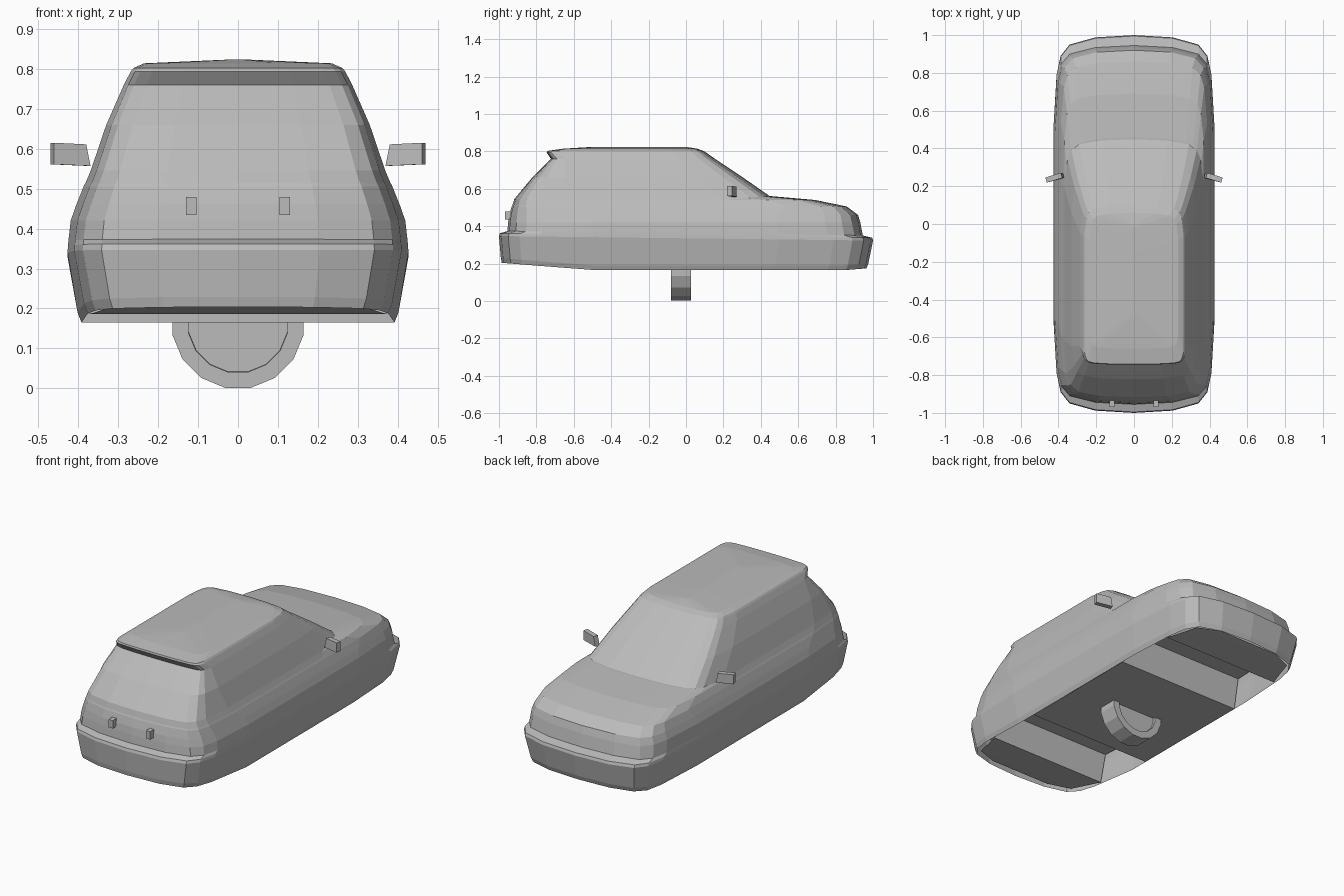
import bpy, bmesh
from math import radians
from mathutils import Matrix

cube = bpy.data.objects.get("Cube")
if cube:
    bpy.data.objects.remove(cube)

# Single body colour
grey = bpy.data.materials.new("plain_grey")
grey.use_nodes = True
colour = (0.5, 0.5, 0.5, 1)
grey.diffuse_color = colour
grey.node_tree.nodes["Principled BSDF"].inputs["Base Color"].default_value = colour


def finish(name, bm, normals=True):
    if normals:
        bmesh.ops.recalc_face_normals(bm, faces=bm.faces)
    mesh = bpy.data.meshes.new(name)
    bm.to_mesh(mesh)
    bm.free()
    mesh.materials.append(grey)
    obj = bpy.data.objects.new(name, mesh)
    bpy.context.collection.objects.link(obj)
    return obj


# Rounded car outline, from its centre line to its side
CORNER = [(0, 0), (0.48, 0.012), (0.8, 0.05), (0.91, 0.11), (0.96, 0.21), (1, 0.5)]


def outline(bm, z, width, rear, front, rear_bend, front_bend, height):
    half = [(f * width, rear + d * rear_bend) for f, d in CORNER]
    half += [(f * width, front - d * front_bend) for f, d in reversed(CORNER)]
    points = half + [(-x, y) for x, y in half[-2:0:-1]]
    return [bm.verts.new((x, y, height(y, z))) for x, y in points]


def loft(name, levels, height=lambda y, z: z):
    bm = bmesh.new()
    rings = [outline(bm, *level, height) for level in levels]
    for low, high in zip(rings, rings[1:]):
        for i in range(len(low)):
            j = (i + 1) % len(low)
            bm.faces.new((low[i], low[j], high[j], high[i]))
    # Close the top with strips from side to side
    top = rings[-1]
    for i in range(len(top) // 2):
        corners = (top[i], top[i + 1], top[-i - 1], top[-i])
        bm.faces.new(list(dict.fromkeys(corners)))
    return finish(name, bm)


def lift(y, z):
    # Sills rise towards both ends, the bumper shelf drops towards the nose
    if z < 0.2:
        return z + max(0, -y - 0.5) * 0.08 + max(0, y - 0.85) * 0.08
    return z - 0.012 * y if z < 0.4 else z


# Lower body: sill, bumper shelf, shoulders and bonnet
loft("lower_body", [
    (0.165, 0.392, -0.985, 0.965, 1, 1),
    (0.19, 0.402, -0.99, 0.975, 1, 1),
    (0.335, 0.427, -1, 1, 1, 1),
    (0.35, 0.426, -0.995, 0.995, 1, 1),
    (0.362, 0.425, -0.955, 0.945, 0.9, 0.9),
    (0.42, 0.419, -0.951, 0.932, 0.9, 0.9),
    (0.46, 0.405, -0.945, 0.92, 0.85, 0.85),
    (0.505, 0.387, -0.932, 0.86, 0.7, 0.65),
    (0.54, 0.369, -0.915, 0.69, 0.6, 0.5),
    (0.56, 0.345, -0.87, 0.46, 0.5, 0.5),
], lift)

# Cabin: windscreen, side windows, hatch and overhanging roof
loft("cabin", [
    (0.5, 0.388, -0.932, 0.5, 0.7, 0.55),
    (0.545, 0.369, -0.918, 0.47, 0.6, 0.55),
    (0.66, 0.33, -0.822, 0.305, 0.35, 0.5),
    (0.76, 0.286, -0.722, 0.155, 0.15, 0.4),
    (0.793, 0.269, -0.745, 0.108, 0.12, 0.35),
    (0.802, 0.262, -0.742, 0.095, 0.12, 0.3),
    (0.814, 0.235, -0.66, 0.06, 0.15, 0.3),
    (0.824, 0.01, -0.5, 0, 0.3, 0.3),
])

# Underside: flat floor between two box-shaped wheel wells
front_half = [(0.37, 0.165, 0.391), (0.37, 0.36, 0.418), (0.72, 0.36, 0.405),
              (0.72, 0.168, 0.372), (0.9, 0.172, 0.315), (0.95, 0.175, 0.19)]
strip = [(-y, lift(-y, z), w) for y, z, w in reversed(front_half)] + front_half
bm = bmesh.new()
pairs = [[bm.verts.new((s * w, y, z)) for s in (-1, 1)] for y, z, w in strip]
for (a, b), (c, d) in zip(pairs, pairs[1:]):
    bm.faces.new((a, c, d, b))
finish("underside", bm, normals=False)

# Wheel disc under the floor, with recessed faces
bm = bmesh.new()
bmesh.ops.create_cone(bm, cap_ends=True, segments=16, radius1=0.167, radius2=0.167, depth=0.108)
ends = [f for f in bm.faces if len(f.verts) > 4]
bmesh.ops.inset_individual(bm, faces=ends, thickness=0.04, depth=0)
bmesh.ops.inset_individual(bm, faces=ends, thickness=0.001, depth=-0.015)
spin = Matrix.Rotation(radians(90), 4, "X") @ Matrix.Rotation(radians(11.25), 4, "Z")
bm.transform(Matrix.Translation((0, -0.026, 0.165)) @ spin)
finish("under_wheel", bm)


def block(name, centre, size, turn=0):
    bm = bmesh.new()
    bmesh.ops.create_cube(bm, size=1)
    bm.transform(Matrix.LocRotScale(centre, Matrix.Rotation(turn, 3, "Z"), size))
    return finish(name, bm)


# Mirrors and hatch handles on both sides
for side, label in ((1, "left"), (-1, "right")):
    mirror = block(label + "_mirror", (side * 0.422, 0.245, 0.588),
                   (0.09, 0.028, 0.054), side * radians(-16))
    for v in mirror.data.vertices:
        if abs(v.co.x) < 0.42:
            v.co.x += side * (v.co.z - 0.588) * 0.2
            v.co.z -= 0.004
    block(label + "_hatch_handle", (side * 0.117, -0.952, 0.457), (0.026, 0.034, 0.045))
